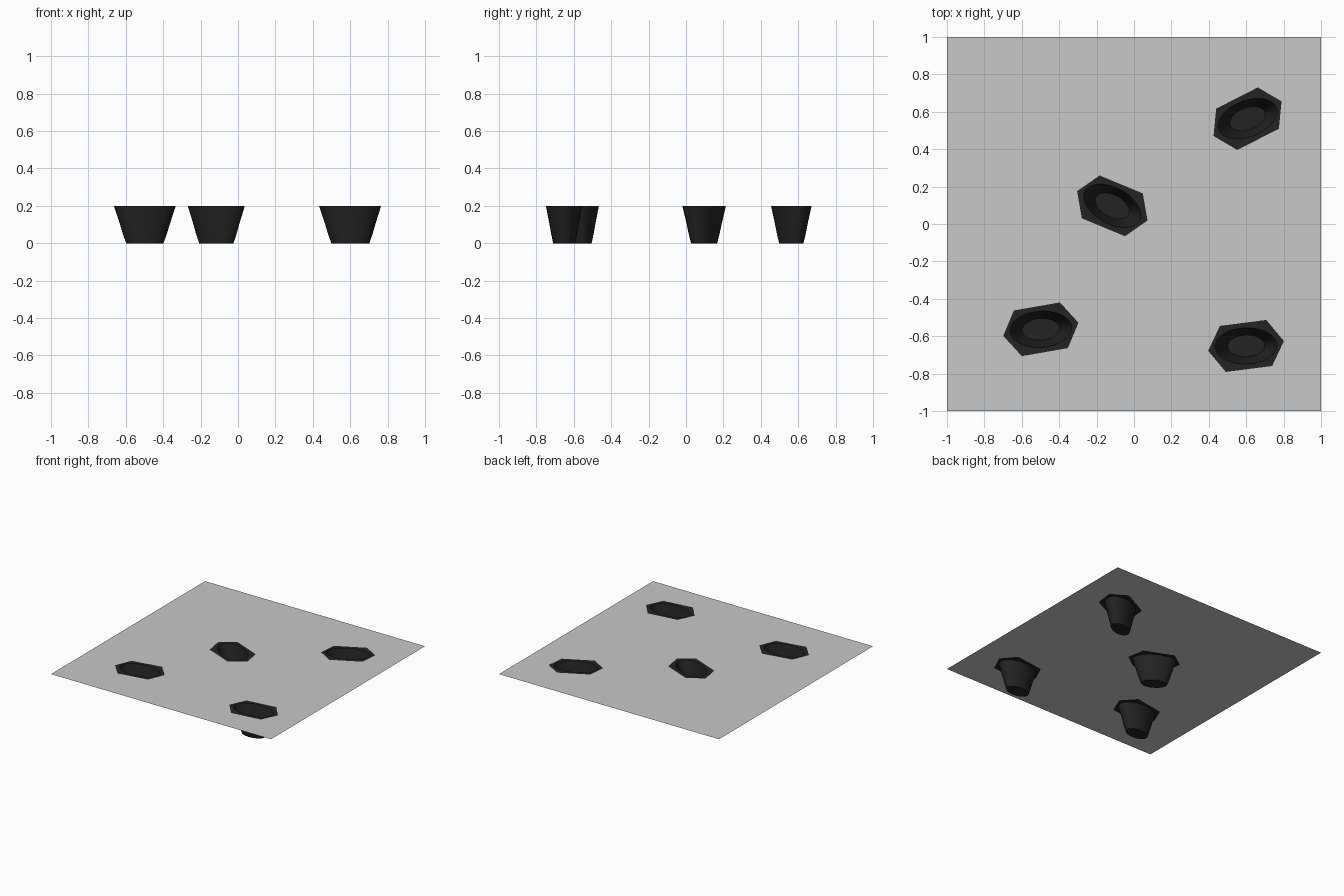
import bpy, bmesh, math
from mathutils import Vector, Matrix

if "Cube" in bpy.data.objects:
    bpy.data.objects.remove(bpy.data.objects["Cube"])

TOP = 0.2
# centre x, centre y, rotation in degrees
PITS = [(0.607, 0.563, 27), (-0.116, 0.097, -22.6),
        (-0.498, -0.563, 9.9), (0.599, -0.652, 7.3)]
HEX = [(0.204, 0), (0.125, 0.124), (-0.125, 0.124),
       (-0.204, 0), (-0.125, -0.124), (0.125, -0.124)]
SKEW = math.radians(-6)      # bowl axis is turned slightly against the rim


def material(name, value):
    m = bpy.data.materials.new(name)
    m.diffuse_color = (value, value, value, 1)
    m.use_nodes = True
    m.node_tree.nodes["Principled BSDF"].inputs["Base Color"].default_value = m.diffuse_color
    return m


grey = material("light grey", 0.58)
black = material("charcoal", 0.017)


def finish(bm, name, mat):
    me = bpy.data.meshes.new(name)
    bm.to_mesh(me)
    bm.free()
    me.materials.append(mat)
    ob = bpy.data.objects.new(name, me)
    bpy.context.collection.objects.link(ob)
    return ob


def placed(pit):
    return Matrix.Translation((pit[0], pit[1], 0)) @ Matrix.Rotation(math.radians(pit[2]), 4, 'Z')


# flat ground sheet with four hexagonal openings
bm = bmesh.new()
loops = [[Vector((x, y, TOP)) for x, y in ((-1, -1), (1, -1), (1, 1), (-1, 1))]]
loops += [[placed(p) @ Vector((x, y, TOP)) for x, y in HEX] for p in PITS]
for loop in loops:
    vs = [bm.verts.new(c) for c in loop]
    for a, b in zip(vs, vs[1:] + vs[:1]):
        bm.edges.new((a, b))
bmesh.ops.triangle_fill(bm, use_beauty=True, use_dissolve=False, edges=bm.edges[:], normal=(0, 0, 1))
for f in bm.faces:
    f.normal_update()
    if f.normal.z < 0:
        f.normal_flip()
finish(bm, "ground_sheet", grey)

# hexagonal rim sampled along its edges
STEPS = 5
rim = []
for i in range(6):
    a, b = Vector(HEX[i]), Vector(HEX[(i + 1) % 6])
    rim += [a.lerp(b, k / STEPS) for k in range(STEPS)]


def oval(a, b, z):
    """Oval ring with one point facing each rim point."""
    pts = []
    for p in rim:
        t = math.atan2(p.y, p.x) - SKEW
        r = 1 / math.hypot(math.cos(t) / a, math.sin(t) / b)
        pts.append(Vector((r * math.cos(t + SKEW), r * math.sin(t + SKEW), z)))
    return pts


# pits: flat rim, tapering wall and flat floor
for n, pit in enumerate(PITS, 1):
    m = placed(pit)
    rings = [[Vector((p.x, p.y, TOP)) for p in rim]]
    for z, s in ((0.2, 1.0), (0.15, 0.9), (0.1, 0.8), (0.05, 0.71), (0.0, 0.6)):
        rings.append(oval(0.166 * s, 0.097 * s, z))
    bm = bmesh.new()
    rows = [[bm.verts.new(m @ c) for c in r] for r in rings]
    count = len(rim)
    for r0, r1 in zip(rows, rows[1:]):
        for i in range(count):
            j = (i + 1) % count
            bm.faces.new((r0[i], r0[j], r1[j], r1[i]))
    bm.faces.new(rows[-1])
    for f in bm.faces:
        f.smooth = True
    # keep lip and floor edges crisp
    bm.normal_update()
    for e in bm.edges:
        if len(e.link_faces) == 2 and e.calc_face_angle() > math.radians(40):
            e.smooth = False
    finish(bm, "pit_%d" % n, black)
